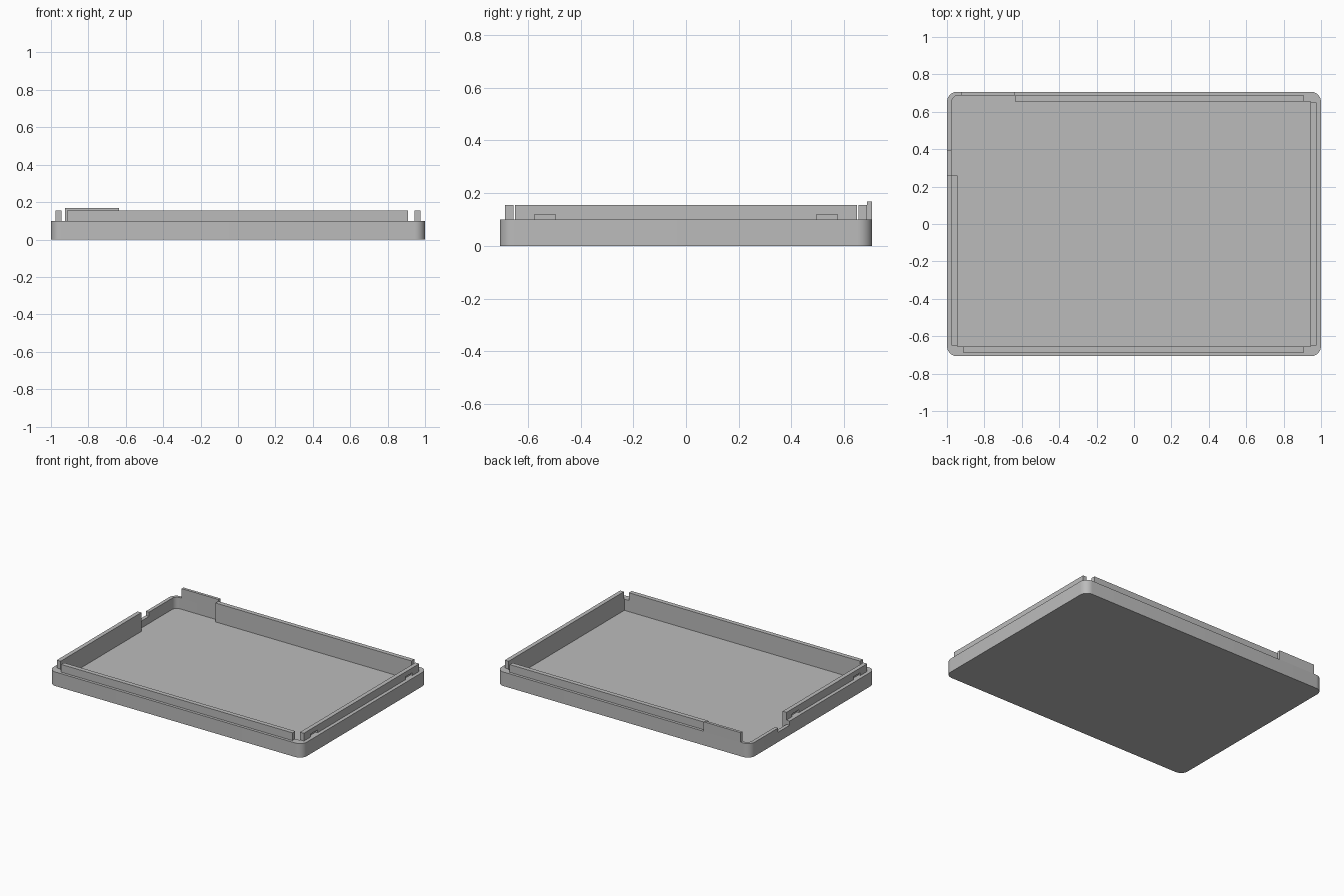
import bpy, bmesh, math

if "Cube" in bpy.data.objects:
    bpy.data.objects.remove(bpy.data.objects["Cube"])

gray = bpy.data.materials.new("plain gray")
gray.diffuse_color = (0.5, 0.5, 0.5, 1)
gray.use_nodes = True
gray.node_tree.nodes["Principled BSDF"].inputs["Base Color"].default_value = gray.diffuse_color


def prism(name, points, z0, z1):
    """Extrude a counter-clockwise outline from z0 to z1."""
    bm = bmesh.new()
    face = bm.faces.new([bm.verts.new((x, y, z0)) for x, y in points])
    top = bmesh.ops.extrude_face_region(bm, geom=[face])
    verts = [v for v in top["geom"] if isinstance(v, bmesh.types.BMVert)]
    bmesh.ops.translate(bm, verts=verts, vec=(0, 0, z1 - z0))
    bmesh.ops.recalc_face_normals(bm, faces=bm.faces)
    mesh = bpy.data.meshes.new(name)
    bm.to_mesh(mesh)
    bm.free()
    mesh.materials.append(gray)
    obj = bpy.data.objects.new(name, mesh)
    bpy.context.collection.objects.link(obj)
    return obj


def box(name, x0, x1, y0, y1, z0, z1):
    return prism(name, [(x0, y0), (x1, y0), (x1, y1), (x0, y1)], z0, z1)


def arc(cx, cy, r, start, steps=10):
    """Quarter circle, counter-clockwise from the start angle in degrees."""
    angles = [math.radians(start + 90 * i / steps) for i in range(steps + 1)]
    return [(cx + r * math.cos(a), cy + r * math.sin(a)) for a in angles]


def cut(obj, cutter):
    mod = obj.modifiers.new("cut", 'BOOLEAN')
    mod.operation = 'DIFFERENCE'
    mod.solver = 'EXACT'
    mod.object = cutter
    bpy.context.view_layer.objects.active = obj
    bpy.ops.object.modifier_apply(modifier=mod.name)
    bpy.data.objects.remove(cutter)


W, D, R = 1.0, 0.707, 0.055           # half width, half depth, corner radius
RIM, LIP, FLOOR = 0.1, 0.155, 0.02    # heights
IN_X, IN_Y = 0.945, 0.655             # inside of the thick wall
THIN_X, THIN_Y = 0.975, 0.687         # inside of the thin wall, outside of the lips

# Tray with rounded corners
outline = (arc(W - R, D - R, R, 0) + arc(R - W, D - R, R, 90)
           + arc(R - W, R - D, R, 180) + arc(W - R, R - D, R, 270))
tray = prism("tray", outline, 0, RIM)

# Hollow, wider around the back left corner where the wall is thin
hollow = ([(-IN_X, -IN_Y), (IN_X, -IN_Y), (IN_X, IN_Y), (-0.635, IN_Y), (-0.635, THIN_Y)]
          + arc(-THIN_X + 0.035, THIN_Y - 0.035, 0.035, 90)
          + [(-THIN_X, 0.26), (-IN_X, 0.26)])
cut(tray, prism("hollow_cutter", hollow, FLOOR, 0.3))

# Shallow dip in the left rim
cut(tray, box("dip_cutter", -1.1, -0.96, 0.26, 0.39, 0.07, 0.3))

# Raised lips along the four sides
box("front_lip", -0.915, 0.91, -THIN_Y, -IN_Y, RIM, LIP)
box("back_lip", -0.635, 0.91, IN_Y, THIN_Y, RIM, LIP)
left_lip = box("left_lip", -THIN_X, -IN_X, -0.65, 0.26, RIM, LIP)
right_lip = box("right_lip", IN_X, THIN_X, -0.65, 0.65, RIM, LIP)

# Snap recesses in the outer faces of the side lips
for lip, side, centers in ((left_lip, -1, (-0.535, 0.16)), (right_lip, 1, (-0.535, 0.535))):
    for y in centers:
        x0, x1 = sorted((side * 0.96, side * 1.0))
        cut(lip, box("recess_cutter", x0, x1, y - 0.04, y + 0.04, 0.09, 0.12))

# Tall tab on the thin back wall
box("back_tab", -0.925, -0.635, THIN_Y, D, RIM, 0.168)

# Smooth rounded corners, sharp edges elsewhere
for obj in bpy.context.scene.objects:
    obj.select_set(True)
bpy.context.view_layer.objects.active = tray
bpy.ops.object.shade_smooth_by_angle(angle=math.radians(30))
